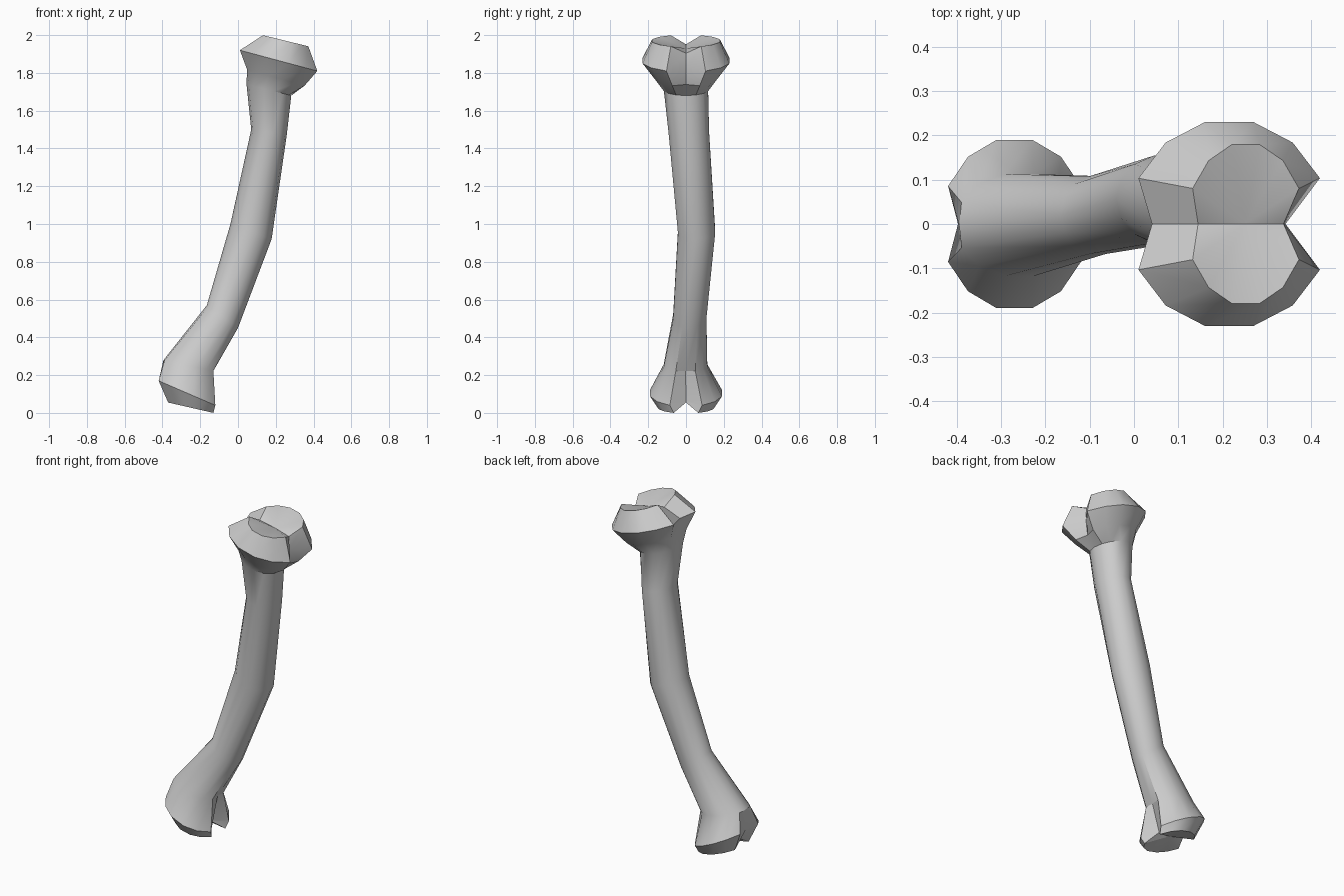
import bpy, bmesh, math

if "Cube" in bpy.data.objects:
    bpy.data.objects.remove(bpy.data.objects["Cube"])

# Half outline of a two-knuckled bone end (unit box), mirrored across y
half = [(0.62, 0), (1, 0.45), (0.7, 0.8), (0.27, 1), (-0.27, 1), (-0.7, 0.8), (-1, 0.45), (-0.85, 0)]
lobed = half + [(x, -y) for x, y in half[-2:0:-1]]
N = len(lobed)
circle = [(math.cos(2 * math.pi * i / N), math.sin(2 * math.pi * i / N)) for i in range(N)]

# Tilted rings: x left, z left, x right, z right, y min, y max, knuckle blend, groove height
rings = [
    (-0.37, 0.055, -0.13, 0.0, -0.145, 0.145, 1, 0.045),
    (-0.42, 0.17, -0.12, 0.04, -0.19, 0.19, 1, 0.0),
    (-0.40, 0.28, -0.12, 0.22, -0.12, 0.115, 0.25, 0.0),
    (-0.165, 0.57, 0.0, 0.45, -0.07, 0.11, 0, 0.0),
    (-0.04, 1.0, 0.178, 0.92, -0.045, 0.157, 0, 0.0),
    (0.07, 1.5, 0.258, 1.47, -0.095, 0.125, 0, 0.0),
    (0.045, 1.74, 0.282, 1.68, -0.12, 0.12, 0, 0.0),
    (0.04, 1.82, 0.36, 1.73, -0.165, 0.165, 0.5, 0.0),
    (0.01, 1.92, 0.42, 1.81, -0.23, 0.23, 1, 0.0),
    (0.13, 2.0, 0.375, 1.94, -0.18, 0.18, 0.8, -0.045),
]

bm = bmesh.new()


def make_ring(xl, zl, xr, zr, y0, y1, blend, groove):
    verts = []
    for (cx, cy), (lx, ly) in zip(circle, lobed):
        u = cx + (lx - cx) * blend
        v = cy + (ly - cy) * blend
        t = (u + 1) / 2
        z = zl + (zr - zl) * t + groove * max(0, 1 - abs(v) / 0.45)
        verts.append(bm.verts.new((xl + (xr - xl) * t, (y0 + y1) / 2 + v * (y1 - y0) / 2, z)))
    return verts


# Shaft and both ends as one loft
loops = [make_ring(*r) for r in rings]
for a, b in zip(loops, loops[1:]):
    for i in range(N):
        j = (i + 1) % N
        bm.faces.new((a[i], a[j], b[j], b[i]))

# Grooved end caps
for loop, centre in ((loops[0], (-0.25, 0, 0.06)), (loops[-1], (0.25, 0, 1.93))):
    c = bm.verts.new(centre)
    for i in range(N):
        bm.faces.new((loop[i], loop[(i + 1) % N], c))

bmesh.ops.recalc_face_normals(bm, faces=bm.faces)
mesh = bpy.data.meshes.new("bone")
bm.to_mesh(mesh)
bm.free()
bone = bpy.data.objects.new("bone", mesh)
bpy.context.collection.objects.link(bone)
bpy.context.view_layer.objects.active = bone
bone.select_set(True)
bpy.ops.object.shade_smooth_by_angle(angle=math.radians(35))
